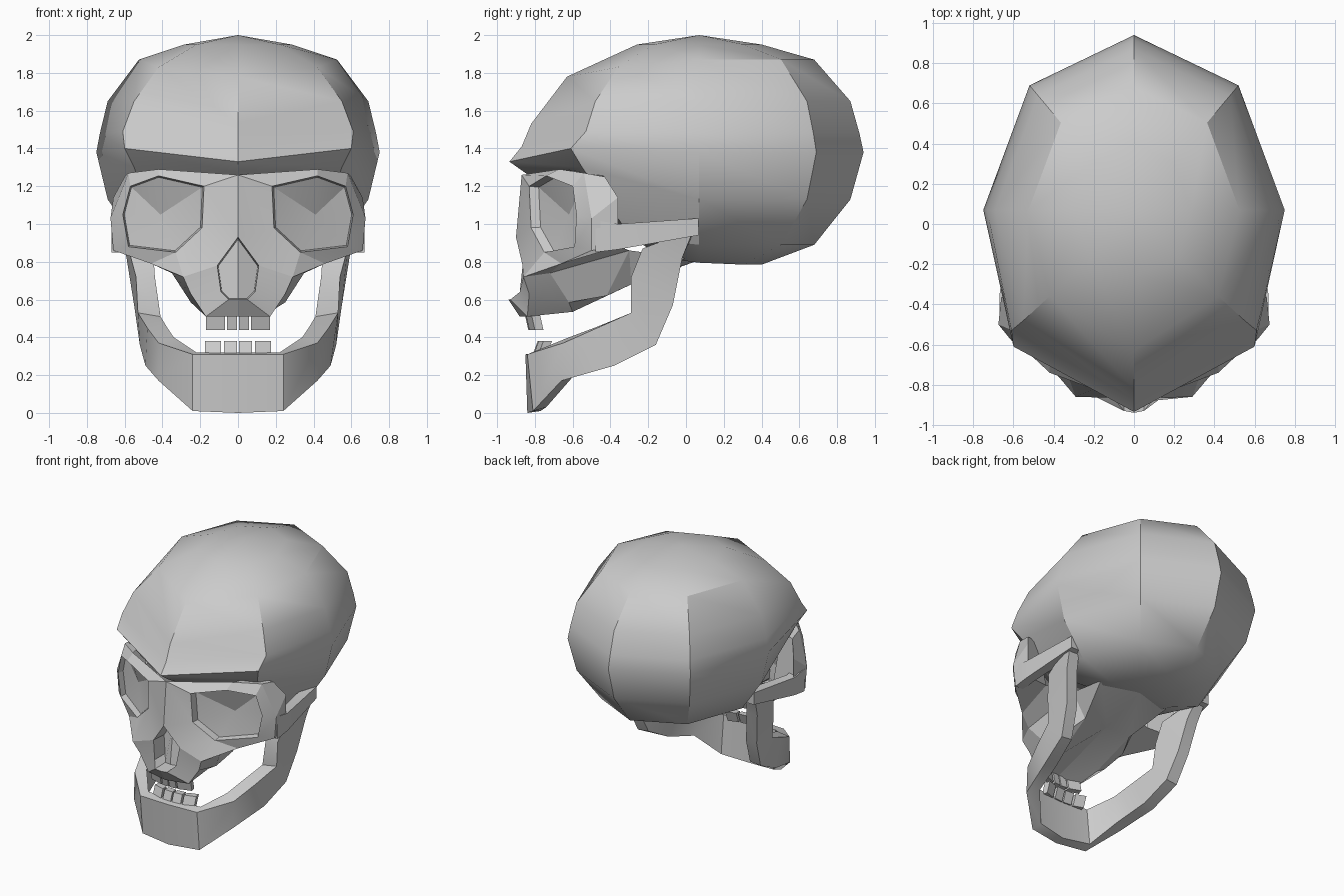
import bpy, bmesh
from mathutils import Vector

if "Cube" in bpy.data.objects:
    bpy.data.objects.remove(bpy.data.objects["Cube"])


def build(name, verts, faces, mirror=True, angle=0.5):
    """Make an object from half geometry, mirrored in x and welded."""
    bm = bmesh.new()
    for s in ((1, -1) if mirror else (1,)):
        vs = [bm.verts.new((v[0] * s, v[1], v[2])) for v in verts]
        for f in faces:
            idx = f if s == 1 else f[::-1]
            bm.faces.new([vs[i] for i in idx])
    bmesh.ops.remove_doubles(bm, verts=bm.verts, dist=0.0005)
    bmesh.ops.recalc_face_normals(bm, faces=bm.faces)
    me = bpy.data.meshes.new(name)
    bm.to_mesh(me)
    bm.free()
    ob = bpy.data.objects.new(name, me)
    bpy.context.collection.objects.link(ob)
    bpy.context.view_layer.objects.active = ob
    ob.select_set(True)
    bpy.ops.object.shade_smooth_by_angle(angle=angle)
    ob.select_set(False)
    return ob


def loft(name, secs, closed=True, caps=(False, False), angle=0.5):
    """Bridge consecutive sections of equal length."""
    n = len(secs[0])
    verts = [p for s in secs for p in s]
    faces = []
    for k in range(len(secs) - 1):
        for i in range(n if closed else n - 1):
            j = (i + 1) % n
            faces.append([k * n + i, k * n + j, (k + 1) * n + j, (k + 1) * n + i])
    if caps[0]:
        faces.append(list(range(n))[::-1])
    if caps[1]:
        faces.append([len(verts) - n + i for i in range(n)])
    return build(name, verts, faces, angle=angle)


# Cranium: rings with (side z, radius, front y, front z, temple x, y, z)
rings = [
    (1.95, .38, -.26, 1.95, .22, -.17, 1.95),
    (1.87, .70, -.63, 1.78, .42, -.36, 1.83),
    (1.65, .92, -.82, 1.53, .55, -.48, 1.65),
    (1.48, .975, -.87, 1.41, .61, -.53, 1.49),
    (1.38, 1.0, -.935, 1.33, .60, -.61, 1.40),
    (1.13, .92, -.85, 1.27, .55, -.55, 1.30),
    (.89, .70, -.30, .95, .42, -.29, .93),
    (.795, .38, -.12, .82, .24, -.12, .82),
]
cy = .07
secs = [[(0, cy, 2.0)] * 5]
for z, r, fy, fz, tx, ty, tz in rings:
    back_z = min(z, .785) if z < .8 else z
    secs.append([(0, fy, fz), (tx, ty, tz), (.75 * r, cy, z),
                 (.52 * r, cy + .62 * r, back_z), (0, cy + .87 * r, back_z)])
secs.append([(0, cy, .805)] * 5)
loft("cranium", secs, closed=False, angle=0.6)

# Face: named half points, then panels around the eye socket and nose opening
P = dict(
    o0=(.18, -.83, 1.20), o1=(.42, -.74, 1.255), o2=(.57, -.60, 1.20),
    o3=(.61, -.58, 1.05), o4=(.58, -.59, .88), o5=(.33, -.75, .85), o6=(.19, -.82, .98),
    gl=(0, -.87, 1.26), f1=(.42, -.67, 1.29), f2=(.58, -.54, 1.27),
    f3=(.675, -.50, 1.03), f4=(.66, -.50, .86), ck=(.46, -.66, .79),
    nb=(0, -.90, .93), n1=(.11, -.865, .78), n2=(.09, -.88, .64),
    n3=(.05, -.93, .60), sp=(0, -.94, .60),
    m1=(.29, -.86, .72), m2=(.35, -.72, .74), m3=(.25, -.83, .63), m4=(.25, -.62, .585),
    t0=(0, -.88, .51), t1=(.17, -.84, .51), t2=(.17, -.60, .535), k=(.25, -.42, .62),
    bb=(.20, -.29, .68), bc=(0, -.29, .69), bt=(.30, -.30, .86),
    p1=(.30, 0, .82), p0=(0, .06, .805),
    g2=(.60, -.43, 1.25), g3=(.66, -.36, 1.14), g4=(.66, -.36, .88),
    h2=(.49, -.46, 1.27), h4=(.46, -.40, .90),
)
keys = list(P)
verts = [Vector(v) for v in P.values()]
faces = []


def panels(text):
    """Add faces given as point names, separated by commas."""
    for f in text.split(","):
        faces.append([keys.index(n) for n in f.split()])


# Eye socket surround
panels("gl nb o6 o0, gl o0 o1 f1, f1 o1 o2 f2, f2 o2 o3 f3, f3 o3 o4 f4, f4 o4 o5 ck")
# Nose surround and upper jaw front
panels("ck o5 m1, o5 o6 n1 m1, o6 nb n1, m1 n1 n2 m3, n2 n3 t1 m3, n3 sp t0 t1")
# Upper jaw sides, palate and skull base
panels("m1 m3 m4 m2, m3 t1 t2 m4, m4 t2 bb k, t0 t1 t2 bb bc")
panels("m4 m2 bt k, k bt bb, bb bt p1, bc bb p1 p0")
# Cheekbone underside and outer frame
panels("m1 ck m2, ck f4 g4 h4, ck h4 bt m2")
panels("f2 g2 g3 f3, f3 g3 g4 f4, g2 h2 h4 g4 g3, f1 f2 g2 h2")


def recess(names, steps, tip=None, close_loop=True):
    """Sink a rim inward in steps of (scale, depth), then close it."""
    rim = [keys.index(n) for n in names]
    pts = [verts[i].copy() for i in rim]
    c = sum(pts, Vector()) / len(pts)
    if not close_loop:
        c.x = 0
    prev, n = rim, len(rim)
    for scale, depth in steps:
        cur = []
        for p in pts:
            q = c + (p - c) * scale
            verts.append(Vector((q.x, p.y + depth, q.z)))
            cur.append(len(verts) - 1)
        for i in range(n if close_loop else n - 1):
            j = (i + 1) % n
            faces.append([prev[i], prev[j], cur[j], cur[i]])
        prev = cur
    if tip:
        verts.append(Vector(tip))
        for i in range(n):
            faces.append([prev[i], prev[(i + 1) % n], len(verts) - 1])
    else:
        faces.append(prev)


recess(["o%d" % i for i in range(7)], [(.96, .05)], (.41, -.62, 1.05))
recess(["nb", "n1", "n2", "n3", "sp"], [(.95, .12)], close_loop=False)
build("face", verts, faces, angle=0.35)


def box_section(x0, x1, y, z0, z1):
    return [(x1, y, z0), (x1, y, z1), (x0, y, z1), (x0, y, z0)]


# Cheek arches running back to the cranium
loft("cheek_arches", [box_section(.60, .67, -.48, .85, 1.02),
                      box_section(.60, .67, -.36, .865, 1.0),
                      box_section(.54, .62, .065, .94, 1.03)], caps=(True, True))

# Lower jaw: outer top, inner top, inner bottom, outer bottom along the bone
loft("lower_jaw", [
    [(0, -.85, .31), (0, -.78, .32), (0, -.77, .01), (0, -.84, 0)],
    [(.24, -.84, .31), (.22, -.77, .32), (.22, -.74, .03), (.24, -.81, .01)],
    [(.42, -.65, .37), (.34, -.62, .40), (.35, -.60, .19), (.42, -.66, .17)],
    [(.48, -.47, .45), (.38, -.46, .46), (.40, -.36, .26), (.49, -.38, .25)],
    [(.53, -.29, .53), (.41, -.29, .51), (.43, -.16, .37), (.52, -.16, .36)],
    [(.54, -.29, .72), (.44, -.29, .72), (.46, -.07, .57), (.55, -.07, .57)],
    [(.58, -.23, .87), (.45, -.23, .87), (.50, -.02, .82), (.59, -.02, .82)],
    [(.62, -.02, .95), (.52, -.02, .95), (.54, .06, 1.0), (.62, .06, 1.02)],
], caps=(False, True), angle=0.6)


# Teeth: small leaning blocks, mirrored
def teeth(name, spans, z0, z1, lean):
    vs, fs = [], []
    for x0, x1, y, turn in spans:
        b = len(vs)
        for z, dy in ((z0, 0), (z1, lean)):
            vs += [(x0, y + dy, z), (x1, y + turn + dy, z),
                   (x1 - turn * .4, y + turn + .045 + dy, z), (x0, y + .045 + dy, z)]
        fs += [[b + i for i in f] for f in ((0, 1, 2, 3), (4, 5, 6, 7), (0, 1, 5, 4),
                                            (1, 2, 6, 5), (2, 3, 7, 6), (3, 0, 4, 7))]
    build(name, vs, fs)


teeth("upper_teeth", [(.004, .058, -.835, .005), (.07, .17, -.83, .03)], .44, .53, -.02)
teeth("lower_teeth", [(.005, .075, -.815, .005), (.09, .175, -.81, .025)], .30, .38, .03)
